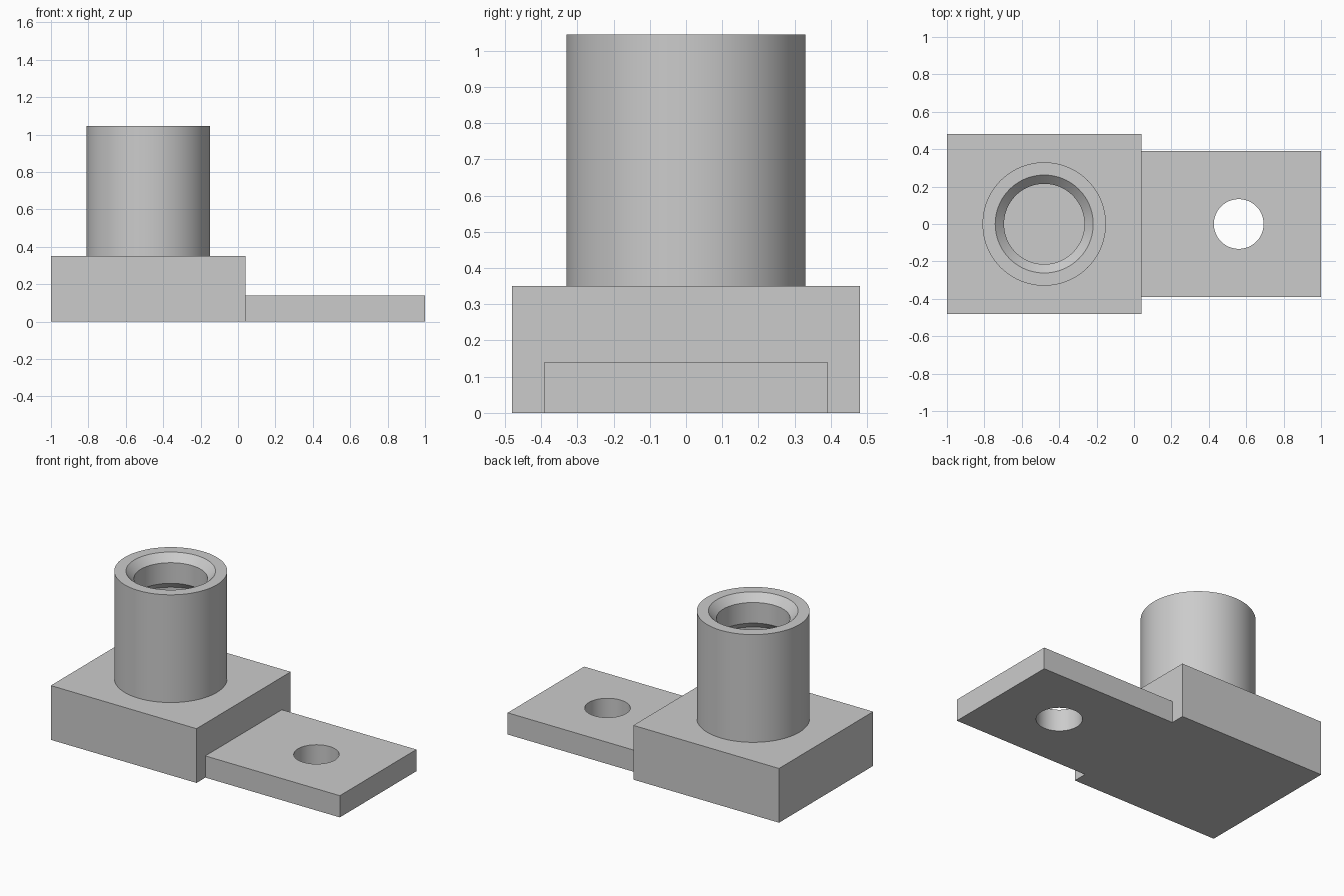
import bpy
import bmesh
import math
from mathutils import Matrix, Vector

old = bpy.data.objects.get("Cube")
if old:
    bpy.data.objects.remove(old, do_unlink=True)

SEGMENTS = 96
BLOCK_TOP = 0.35
JOIN_X = 0.04

# Single plain grey material
grey = bpy.data.materials.new("light grey")
grey.use_nodes = True
grey.diffuse_color = (0.6, 0.6, 0.6, 1)
grey.node_tree.nodes["Principled BSDF"].inputs["Base Color"].default_value = grey.diffuse_color


def add_object(name, bm):
    bmesh.ops.recalc_face_normals(bm, faces=bm.faces)
    mesh = bpy.data.meshes.new(name)
    bm.to_mesh(mesh)
    bm.free()
    mesh.materials.append(grey)
    obj = bpy.data.objects.new(name, mesh)
    bpy.context.collection.objects.link(obj)
    return obj


def make_active(obj):
    bpy.ops.object.select_all(action="DESELECT")
    obj.select_set(True)
    bpy.context.view_layer.objects.active = obj


def box(name, x0, x1, half_y, height):
    bm = bmesh.new()
    size = Matrix.Diagonal((x1 - x0, 2 * half_y, height, 1))
    place = Matrix.Translation(((x0 + x1) / 2, 0, height / 2))
    bmesh.ops.create_cube(bm, size=1, matrix=place @ size)
    return add_object(name, bm)


def lathe(name, profile, centre_x):
    """Spin a closed (radius, height) profile about a vertical axis."""
    bm = bmesh.new()
    verts = [bm.verts.new((centre_x + r, 0, z)) for r, z in profile]
    edges = [bm.edges.new((verts[i - 1], verts[i])) for i in range(len(verts))]
    bmesh.ops.spin(bm, geom=verts + edges, cent=Vector((centre_x, 0, 0)), axis=(0, 0, 1),
                   angle=math.tau, steps=SEGMENTS, use_merge=True)
    bmesh.ops.remove_doubles(bm, verts=bm.verts, dist=1e-5)
    return add_object(name, bm)


# Base block and mounting plate
box("base_block", -1, JOIN_X, 0.48, BLOCK_TOP)
plate = box("mounting_plate", JOIN_X, 1, 0.39, 0.14)

# Bolt hole through the plate
bm = bmesh.new()
bmesh.ops.create_cone(bm, cap_ends=True, segments=SEGMENTS, radius1=0.133, radius2=0.133,
                      depth=1, matrix=Matrix.Translation((0.56, 0, 0)))
cutter = add_object("hole_cutter", bm)
cutter.hide_render = True
hole = plate.modifiers.new("bolt_hole", "BOOLEAN")
hole.operation = "DIFFERENCE"
hole.solver = "EXACT"
hole.object = cutter
make_active(plate)
bpy.ops.object.modifier_apply(modifier=hole.name)
bpy.data.objects.remove(cutter, do_unlink=True)

# Hollow collar: chamfered mouth, narrow neck, wider bore below
collar = lathe("collar", [
    (0.33, BLOCK_TOP), (0.33, 1.045), (0.262, 1.045), (0.215, 0.998),
    (0.215, 0.865), (0.262, 0.818), (0.262, BLOCK_TOP),
], -0.48)

for obj in (plate, collar):
    make_active(obj)
    bpy.ops.object.shade_smooth_by_angle(angle=math.radians(30))
